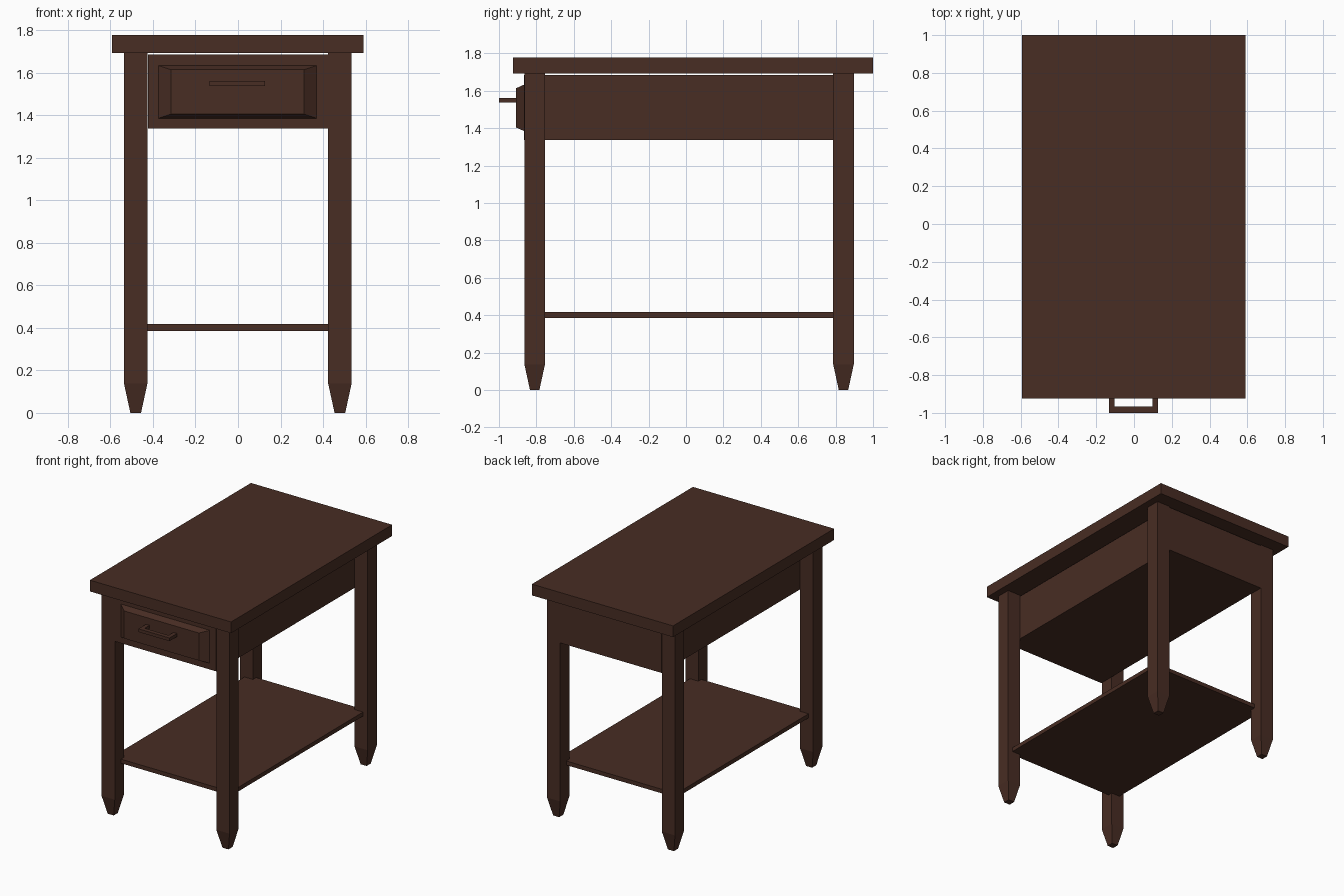
import bpy, bmesh

if "Cube" in bpy.data.objects:
    bpy.data.objects.remove(bpy.data.objects["Cube"])

wood = bpy.data.materials.new("dark brown wood")
wood.diffuse_color = (0.065, 0.026, 0.017, 1)
wood.use_nodes = True
wood.node_tree.nodes["Principled BSDF"].inputs["Base Color"].default_value = wood.diffuse_color


def loft(name, rings):
    """Solid through a list of four-cornered rings, capped at both ends."""
    bm = bmesh.new()
    loops = [[bm.verts.new(p) for p in ring] for ring in rings]
    bm.faces.new(loops[0])
    bm.faces.new(loops[-1])
    for a, b in zip(loops, loops[1:]):
        for i in range(4):
            j = (i + 1) % 4
            bm.faces.new((a[i], a[j], b[j], b[i]))
    bmesh.ops.recalc_face_normals(bm, faces=bm.faces)
    mesh = bpy.data.meshes.new(name)
    bm.to_mesh(mesh)
    bm.free()
    mesh.materials.append(wood)
    obj = bpy.data.objects.new(name, mesh)
    bpy.context.collection.objects.link(obj)
    return obj


def flat_ring(x0, x1, y0, y1, z):
    return [(x0, y0, z), (x1, y0, z), (x1, y1, z), (x0, y1, z)]


def box(name, x0, x1, y0, y1, z0, z1):
    return loft(name, [flat_ring(x0, x1, y0, y1, z) for z in (z0, z1)])


# Table top
box("table_top", -0.592, 0.589, -0.924, 1.0, 1.692, 1.777)

# Square legs with tapered feet
for depth, cy in (("front", -0.809), ("back", 0.842)):
    for side, cx in (("left", -0.481), ("right", 0.479)):
        loft(f"{depth}_{side}_leg",
             [flat_ring(cx - h, cx + h, cy - h, cy + h, z)
              for z, h in ((0, 0.025), (0.138, 0.055), (1.692, 0.055))])

# Drawer case between the legs, with a thin gap under the top
box("drawer_case", -0.424, 0.424, -0.866, 0.897, 1.337, 1.685)

# Lower shelf, let into the legs
box("lower_shelf", -0.497, 0.495, -0.79, 0.825, 0.386, 0.417)

# Drawer front with sloped edges
cx, cz = -0.002, 1.509
loft("drawer_front",
     [[(cx + sx * 0.372 * s, y, cz + sz * 0.124 * s)
       for sx, sz in ((-1, -1), (1, -1), (1, 1), (-1, 1))]
      for y, s in ((-0.86, 1), (-0.866, 1), (-0.91, 0.84))])

# Drawer handle: a bar on two posts
box("handle_bar", -0.133, 0.127, -1.0, -0.967, 1.537, 1.561)
for side, x in (("left", -0.133), ("right", 0.097)):
    box(f"handle_{side}_post", x, x + 0.03, -0.967, -0.905, 1.537, 1.561)
